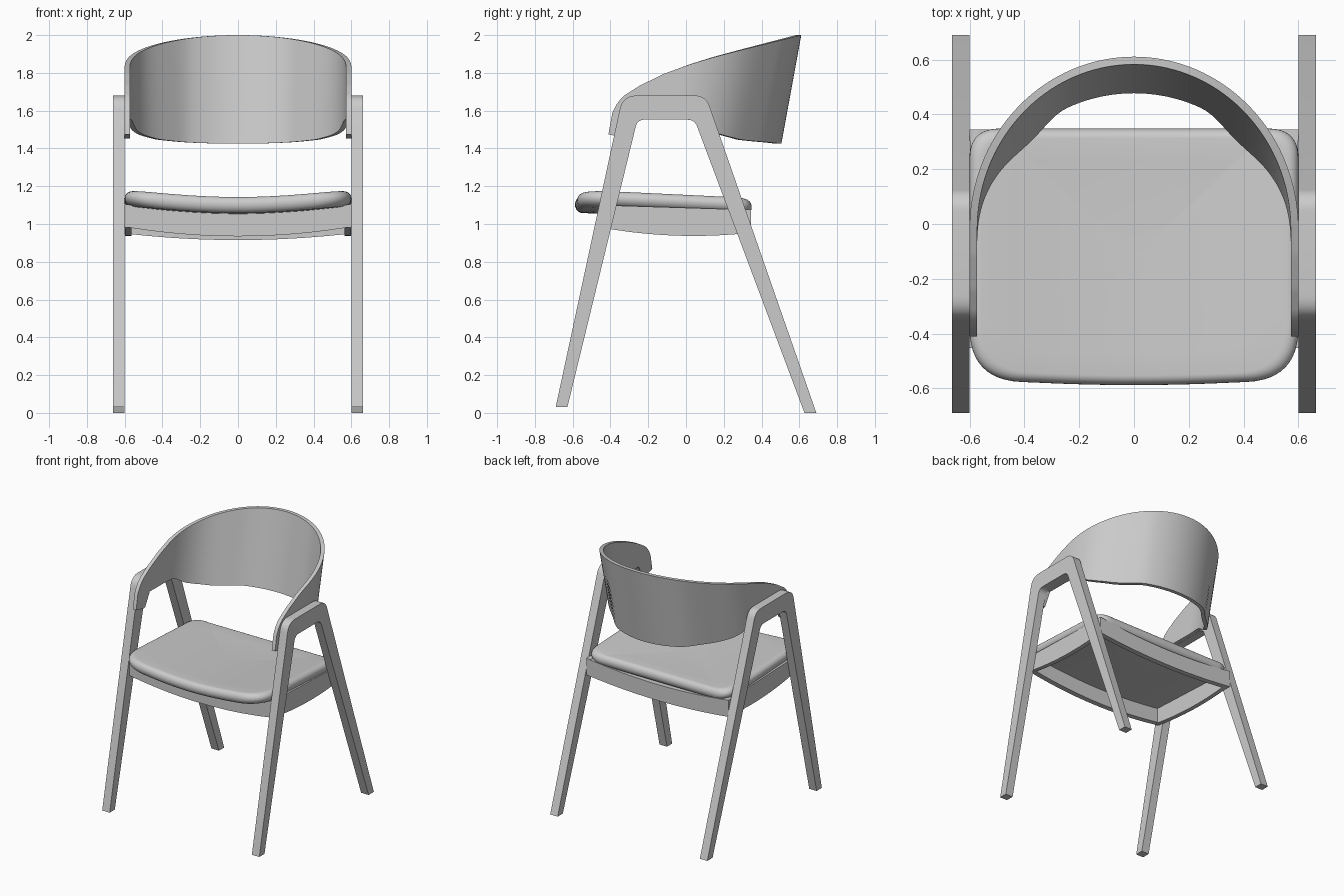
import bpy, bmesh, math
from mathutils import Vector

if "Cube" in bpy.data.objects:
    bpy.data.objects.remove(bpy.data.objects["Cube"])


def loft(name, rings, angle=35):
    """Skin a series of closed rings and cap both ends."""
    bm = bmesh.new()
    rows = [[bm.verts.new(p) for p in r] for r in rings]
    n = len(rows[0])
    for a, b in zip(rows, rows[1:]):
        for i in range(n):
            j = (i + 1) % n
            bm.faces.new((a[i], a[j], b[j], b[i]))
    bm.faces.new(rows[0][::-1])
    bm.faces.new(rows[-1])
    bmesh.ops.recalc_face_normals(bm, faces=bm.faces[:])
    me = bpy.data.meshes.new(name)
    bm.to_mesh(me)
    bm.free()
    ob = bpy.data.objects.new(name, me)
    bpy.context.collection.objects.link(ob)
    bpy.ops.object.select_all(action='DESELECT')
    ob.select_set(True)
    bpy.context.view_layer.objects.active = ob
    bpy.ops.object.shade_smooth_by_angle(angle=math.radians(angle))
    return ob


def rounded(points, steps=8):
    """Closed 2D outline from (x, y, corner cut) points."""
    out = []
    for i, (x, y, c) in enumerate(points):
        p = Vector((x, y))
        if not c:
            out.append(p)
            continue
        a = p + (Vector(points[i - 1][:2]) - p).normalized() * c
        q = Vector(points[(i + 1) % len(points)][:2])
        b = p + (q - p).normalized() * c
        for k in range(steps + 1):
            t = k / steps
            out.append(a * (1 - t) ** 2 + p * (2 * t * (1 - t)) + b * t * t)
    return out


def interp(table, x):
    for (x0, z0), (x1, z1) in zip(table, table[1:]):
        if x <= x1:
            return z0 + (z1 - z0) * (x - x0) / (x1 - x0)
    return table[-1][1]


# Side frames: two splayed legs joined by an arm bar
frame = rounded([(-0.69, 0.03, 0), (-0.335, 1.68, 0.075), (0.105, 1.68, 0.06),
                 (0.69, 0, 0), (0.627, 0, 0), (0.045, 1.553, 0.04),
                 (-0.257, 1.553, 0.04), (-0.628, 0.03, 0)])
for side, label in ((-1, "left"), (1, "right")):
    loft(label + "_leg_frame",
         [[(side * x, p.x, p.y) for p in frame] for x in (0.60, 0.663)])

# Wrap-around backrest: leaning U-shaped shell running into the arms
R, CY, LEAN, THICK = 0.60, -0.095, 0.183, 0.028
top = [(-0.42, 1.59), (-0.404, 1.64), (-0.375, 1.68), (-0.297, 1.735), (-0.18, 1.797),
       (-0.057, 1.845), (0.07, 1.885), (0.199, 1.92), (0.505, 2.0)]
bottom = [(-0.42, 1.475), (-0.31, 1.45), (-0.27, 1.555), (0.0, 1.553), (0.04, 1.54),
          (0.08, 1.515), (0.12, 1.493), (0.186, 1.472), (0.30, 1.447), (0.505, 1.425)]
path = [(R, -0.42 + (CY + 0.42) * i / 26, 1, 0) for i in range(26)]
for i in range(73):
    a = math.pi * i / 72
    path.append((R * math.cos(a), CY + R * math.sin(a), math.cos(a), math.sin(a)))
path += [(-x, y, -nx, ny) for x, y, nx, ny in path[:26][::-1]]
rings = []
for x, y, nx, ny in path:
    lo, hi = interp(bottom, y), interp(top, y)
    # the lower edge is slightly flatter where the back turns into the arms
    t = min(max((abs(x) - 0.25) / 0.34, 0), 1)
    flat = 0.028 * math.sin(math.pi * t) ** 2
    ring = []
    for d, z, f in ((0, lo, flat), (0, hi, 0), (THICK, hi, 0), (THICK, lo, flat)):
        ring.append((x - nx * (d + f), y - ny * (d + f) + LEAN * (z - 1.425), z))
    rings.append(ring)
loft("backrest", rings)


# Front and back seat rails sag towards the middle
def cross_rail(name, y0, y1, low, low_rise, high, high_rise):
    rings = []
    for i in range(25):
        x = -0.6 + 1.2 * i / 24
        k = (x / 0.6) ** 2
        lo, hi = low + low_rise * k, high + high_rise * k
        rings.append([(x, y0, lo), (x, y1, lo), (x, y1, hi), (x, y0, hi)])
    loft(name, rings)


cross_rail("front_rail", -0.452, -0.412, 0.935, 0.05, 1.065, 0.04)
cross_rail("back_rail", 0.305, 0.345, 0.915, 0.035, 1.037, 0.04)

# Side seat rails with a curved lower edge
for side, label in ((-1, "left"), (1, "right")):
    rings = []
    for i in range(25):
        t = i / 24
        y = -0.448 + 0.79 * t
        lo = 0.937 + 0.115 * (t - 0.62) ** 2
        hi = 1.10 - 0.025 * t
        rings.append([(side * 0.598, y, lo), (side * 0.565, y, lo),
                      (side * 0.565, y, hi), (side * 0.598, y, hi)])
    loft(label + "_side_rail", rings)

# Upholstered seat: rounded pad, dished across its width
outline = rounded([(-0.6, -0.568, 0.19), (0, -0.594, 0.3), (0.6, -0.568, 0.19),
                   (0.6, 0.348, 0.11), (-0.6, 0.348, 0.11)], 12)
MID, HALF = -0.123, 0.042
inner = [0.02, 0.15, 0.3, 0.45, 0.6, 0.75]
levels = [(s, -HALF) for s in inner]
levels += [(1 - 0.075 * (1 - math.cos(a)), HALF * math.sin(a))
           for a in (math.pi * (k / 12 - 0.5) for k in range(13))]
levels += [(s, HALF) for s in inner[::-1]]
rings = []
for s, h in levels:
    ring = []
    for p in outline:
        x, y = p.x * s, MID + (p.y - MID) * s
        z = 1.098 + 0.041 * abs(x / 0.58) ** 1.8 - 0.038 * (y + 0.5) / 0.8
        ring.append((x, y, z + h))
    rings.append(ring)
loft("seat_cushion", rings, 60)
